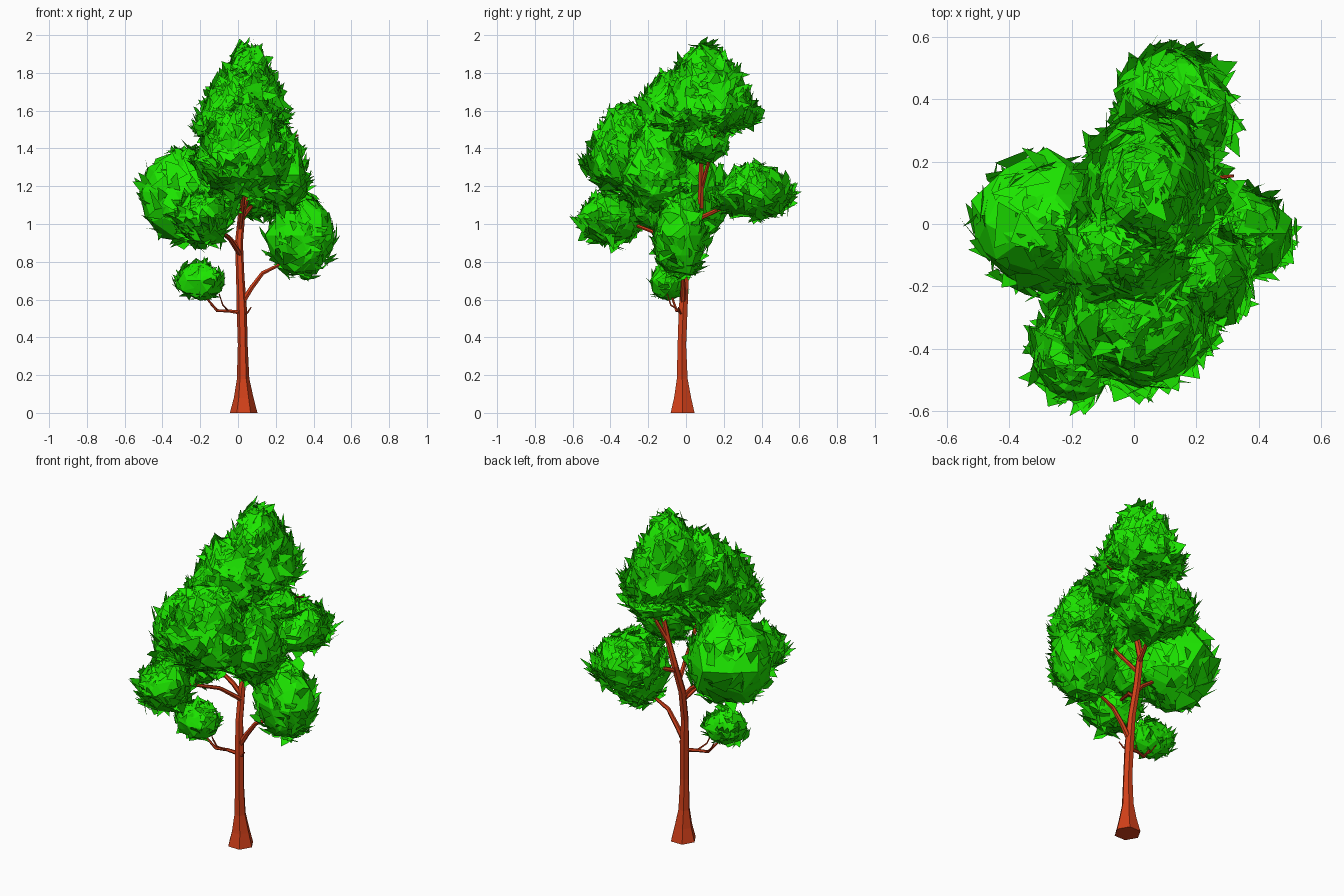
import bpy, bmesh, math, random
from mathutils import Vector

random.seed(7)
cube = bpy.data.objects.get("Cube")
if cube:
    bpy.data.objects.remove(cube, do_unlink=True)


def make_material(name, rgb):
    mat = bpy.data.materials.new(name)
    mat.use_nodes = True
    mat.diffuse_color = (*rgb, 1)
    bsdf = mat.node_tree.nodes["Principled BSDF"]
    bsdf.inputs["Base Color"].default_value = (*rgb, 1)
    bsdf.inputs["Roughness"].default_value = 0.9
    return mat


bark = make_material("red brown bark", (0.65, 0.052, 0.01))
leaf = make_material("bright green leaf", (0.012, 0.81, 0.0))


def limb(name, path):
    """Tapered, faceted limb through points (x, y, z, radius)."""
    curve = bpy.data.curves.new(name, 'CURVE')
    curve.dimensions = '3D'
    curve.bevel_depth = 1
    curve.bevel_resolution = 1
    curve.use_fill_caps = True
    spline = curve.splines.new('POLY')
    spline.points.add(len(path) - 1)
    for point, (x, y, z, r) in zip(spline.points, path):
        point.co = (x, y, z, 1)
        point.radius = r
    spline.use_smooth = False
    temp = bpy.data.objects.new(name + "_path", curve)
    bpy.context.collection.objects.link(temp)
    bpy.context.view_layer.update()
    graph = bpy.context.evaluated_depsgraph_get()
    mesh = bpy.data.meshes.new_from_object(temp.evaluated_get(graph))
    bpy.data.objects.remove(temp, do_unlink=True)
    mesh.name = name
    mesh.materials.clear()
    mesh.materials.append(bark)
    obj = bpy.data.objects.new(name, mesh)
    bpy.context.collection.objects.link(obj)


def add_shard(bm, p, n, size):
    """One pointed leaf card lying on the crown and lifting outwards."""
    t = Vector([random.uniform(-1, 1) for _ in range(3)]) + Vector((0, 0, 0.8))
    t = (t - n * t.dot(n)).normalized()
    lift = random.uniform(0.0, 0.7)
    d = t * math.cos(lift) + n * math.sin(lift)
    s = d.cross(n + t * random.uniform(-0.3, 0.3)).normalized()
    s = (s + n * random.uniform(-0.35, 0.35)).normalized()
    length = size * random.uniform(0.6, 1.4)
    w = length * random.uniform(0.25, 0.5)
    corners = [p - d * length * 0.4 - s * w, p - d * length * 0.3 + s * w,
               p + d * length * 0.25 + s * w * random.uniform(0.5, 1),
               p + d * length * 0.65]
    if random.random() < 0.4:
        corners.pop(2)
    face = bm.faces.new([bm.verts.new(c) for c in corners])
    face.normal_update()
    if face.normal.dot(n) < 0:
        face.normal_flip()


def foliage(name, centre, rx, ry, up, down, taper, shards, size):
    """Rough faceted clump, narrower towards the top, covered in leaf cards."""
    centre = Vector(centre)

    def surface(v):
        width = 1 - taper * max(v.z, 0)
        return centre + Vector((v.x * rx * width, v.y * ry * width,
                                v.z * (up if v.z > 0 else down)))

    bm = bmesh.new()
    bmesh.ops.create_icosphere(bm, subdivisions=2, radius=1)
    for v in bm.verts:
        v.co = surface(v.co.normalized() * random.uniform(0.86, 1.1))
    for _ in range(shards):
        v = Vector([random.gauss(0, 1) for _ in range(3)]).normalized()
        n = Vector((v.x / rx, v.y / ry, v.z / (up if v.z > 0 else down))).normalized()
        add_shard(bm, surface(v * random.uniform(0.92, 1.03)), n, size)
    mesh = bpy.data.meshes.new(name)
    bm.to_mesh(mesh)
    bm.free()
    mesh.materials.append(leaf)
    bpy.context.collection.objects.link(bpy.data.objects.new(name, mesh))


# Trunk with flared foot
limb("trunk", [(0.03, -0.018, 0, 0.073), (0.03, -0.018, 0.08, 0.052),
               (0.027, -0.02, 0.18, 0.033), (0.025, -0.022, 0.36, 0.026),
               (0.02, -0.015, 0.55, 0.027), (0.012, -0.005, 0.72, 0.022),
               (0.005, 0.03, 0.9, 0.021), (0.02, 0.075, 1.06, 0.019),
               (0.06, 0.08, 1.2, 0.016), (0.1, 0.08, 1.36, 0.012),
               (0.06, 0.09, 1.6, 0.006)])

# Branches
limb("left_branch", [(0.02, -0.015, 0.58, 0.016), (0.07, -0.015, 0.66, 0.014),
                     (0.13, -0.02, 0.74, 0.012), (0.21, -0.02, 0.78, 0.009),
                     (0.32, -0.03, 0.88, 0.006)])
limb("lower_right_branch", [(0.02, -0.018, 0.53, 0.012), (-0.05, -0.03, 0.54, 0.009),
                            (-0.11, -0.05, 0.54, 0.008), (-0.16, -0.07, 0.6, 0.006),
                            (-0.2, -0.08, 0.7, 0.004)])
limb("upper_right_branch", [(0.008, 0.02, 0.86, 0.015), (-0.04, 0.01, 0.92, 0.013),
                            (-0.12, 0.0, 0.98, 0.011), (-0.28, 0.0, 1.12, 0.007)])
limb("front_branch", [(0.01, 0.01, 0.84, 0.014), (-0.05, -0.1, 0.93, 0.011),
                      (-0.14, -0.28, 1.0, 0.009), (-0.2, -0.46, 1.0, 0.005)])
limb("front_upper_branch", [(0.01, 0.04, 0.98, 0.013), (0.03, -0.1, 1.15, 0.011),
                            (0.04, -0.25, 1.35, 0.006)])
limb("back_branch", [(0.02, 0.07, 1.03, 0.014), (0.06, 0.18, 1.08, 0.011),
                     (0.12, 0.38, 1.16, 0.006)])
limb("crown_branch", [(0.05, 0.08, 1.18, 0.013), (0.12, 0.12, 1.33, 0.01),
                      (0.2, 0.14, 1.44, 0.008), (0.32, 0.155, 1.47, 0.005)])

# Bare twigs
limb("twig_a", [(-0.1, -0.045, 0.54, 0.005), (-0.14, -0.03, 0.57, 0.004),
                (-0.17, -0.02, 0.62, 0.003)])
limb("twig_b", [(-0.05, -0.03, 0.54, 0.005), (-0.08, -0.08, 0.57, 0.004),
                (-0.1, -0.1, 0.63, 0.003)])
limb("twig_c", [(0.02, -0.018, 0.52, 0.007), (0.05, -0.03, 0.53, 0.005),
                (0.07, -0.04, 0.56, 0.003)])

# Leaf clumps: centre, half widths, height above and below, taper, cards, card size
foliage("crown_top", (0.05, 0.1, 1.58), 0.21, 0.28, 0.37, 0.1, 0.45, 500, 0.1)
foliage("crown_front", (-0.01, -0.08, 1.53), 0.22, 0.2, 0.27, 0.13, 0.3, 350, 0.1)
foliage("crown_under", (0.17, 0.09, 1.41), 0.15, 0.13, 0.1, 0.08, 0.2, 120, 0.08)
foliage("front_clump", (0.02, -0.3, 1.34), 0.25, 0.23, 0.29, 0.2, 0.3, 450, 0.1)
foliage("front_left_clump", (0.23, -0.17, 1.26), 0.15, 0.17, 0.26, 0.19, 0.35, 250, 0.09)
foliage("inner_right_clump", (-0.12, -0.13, 1.13), 0.13, 0.16, 0.22, 0.17, 0.1, 130, 0.09)
foliage("right_clump", (-0.28, 0.0, 1.17), 0.24, 0.23, 0.23, 0.28, 0.2, 150, 0.1)
foliage("back_clump", (0.13, 0.36, 1.16), 0.19, 0.21, 0.15, 0.13, 0.25, 250, 0.09)
foliage("left_clump", (0.33, -0.03, 0.94), 0.19, 0.15, 0.22, 0.23, 0.25, 170, 0.08)
foliage("front_low_clump", (-0.19, -0.4, 1.03), 0.14, 0.17, 0.13, 0.14, 0.2, 170, 0.09)
foliage("small_low_clump", (-0.2, -0.09, 0.7), 0.13, 0.1, 0.1, 0.1, 0.2, 100, 0.07)
